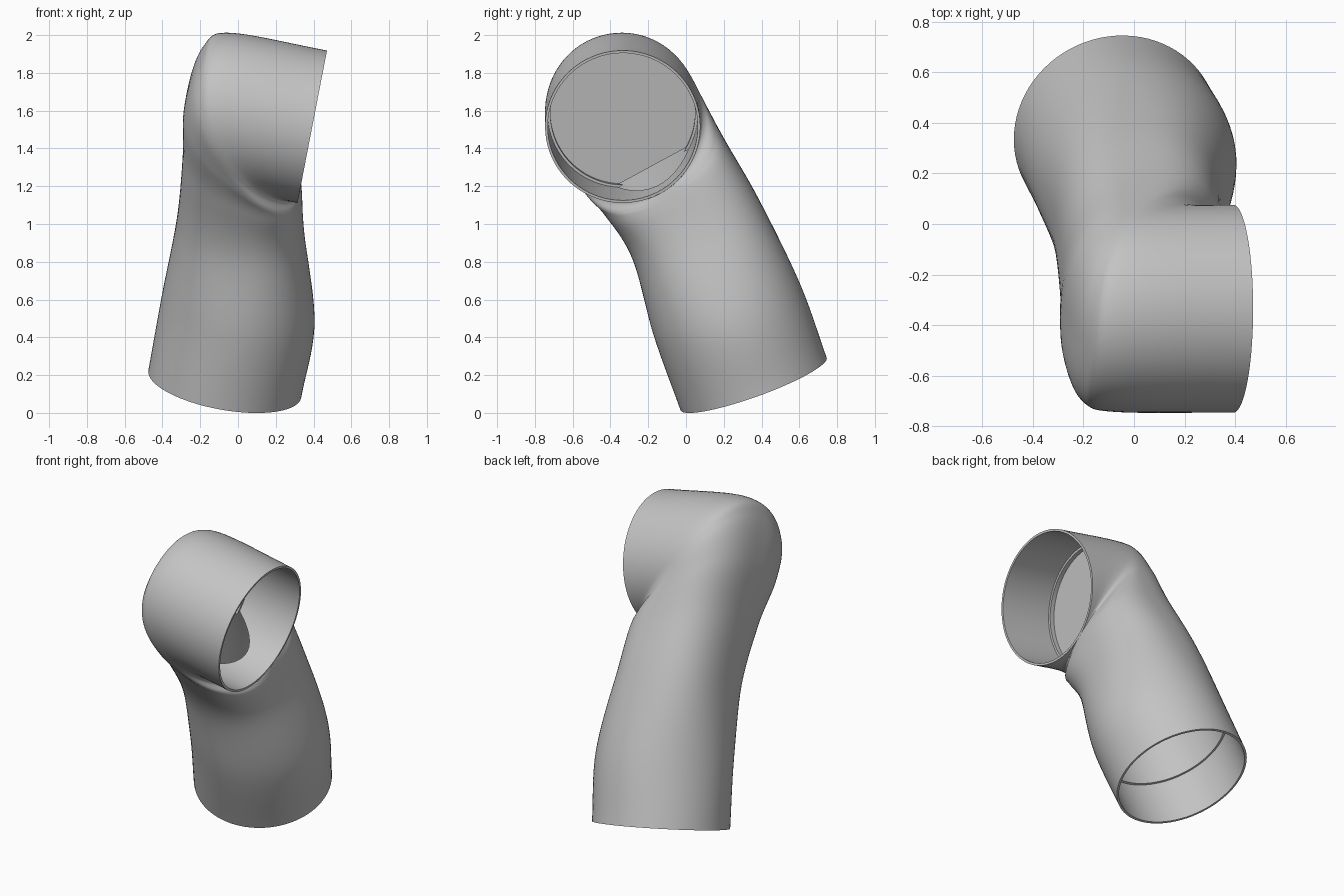
import bpy, bmesh, math
from mathutils import Vector

cube = bpy.data.objects.get("Cube")
if cube:
    bpy.data.objects.remove(cube, do_unlink=True)

SIDES, STEPS = 80, 10
RADIUS, BORE, SEAT = 0.411, 0.397, 0.383

# Axes and centres of the two open ends
low_c, low_axis = Vector((-0.07, 0.358, 0.153)), Vector((0.18, -0.36, 1)).normalized()
top_c, top_axis = Vector((0.393, -0.335, 1.515)), Vector((0.981, 0, -0.19)).normalized()


def across(axis, hint):
    """Unit vector nearest to hint that is square to the axis."""
    hint = Vector(hint)
    return (hint - axis * hint.dot(axis)).normalized()


low_in = across(low_axis, (1, 0, 0))
top_in = across(top_axis, (0, 0.53, -0.85))
low_side, top_side = low_axis.cross(low_in), top_axis.cross(top_in)


def end_station(centre, inward, blend):
    return [*(centre + inward * RADIUS), *(centre - inward * RADIUS), RADIUS, blend, 2, 0]


# Stations: inner bend point, outer bend point, half width, side blend,
# squareness of the section, sideways bow
stations = [
    end_station(low_c, low_in, 0),
    end_station(low_c + low_axis * 0.42, low_in, 0),
    [0.35, 0.06, 0.93, -0.325, 0.04, 1.02, 0.37, 0.4, 2.4, 0],
    [0.335, -0.06, 1.12, -0.29, -0.17, 1.38, 0.375, 0.7, 2.6, 0],
    [0.33, -0.1, 1.155, -0.278, -0.35, 1.66, 0.395, 0.9, 2.5, 0.04],
    [0.328, -0.112, 1.17, -0.2, -0.5, 1.88, 0.409, 1, 2.15, 0.1],
    [0.327, -0.114, 1.173, -0.06, -0.553, 1.952, RADIUS, 1, 2, 0.08],
    end_station(top_c, top_in, 1),
]


def spline(a, b, c, d, t):
    """Smooth interpolation between b and c."""
    return [0.5 * (2 * q + (r - p) * t + (2 * p - 5 * q + 4 * r - s) * t * t
                   + (3 * q - p - 3 * r + s) * t ** 3)
            for p, q, r, s in zip(a, b, c, d)]


def ring(centre, u, v, square=2, bow=0):
    """Closed section, round or squarish, bowed back along the upper axis."""
    points = []
    for i in range(SIDES):
        a = 2 * math.pi * i / SIDES
        c, s = math.cos(a), math.sin(a)
        size = (abs(c) ** square + abs(s) ** square) ** (-1 / square)
        points.append(centre + (u * c + v * s) * size - top_axis * bow * s * s)
    return points


def station_ring(s, scale=1):
    p, q = Vector(s[:3]), Vector(s[3:6])
    side = low_side.lerp(top_side, s[7]).normalized()
    return ring((p + q) / 2, (p - q) / 2 * scale, side * s[6] * scale, s[8], s[9] * scale)


def socket(centre, inner, side, into, steps):
    """Stepped round recess given as depth and radius pairs."""
    return [ring(centre + into * d, inner * r, side * r) for d, r in steps]


def tube(name, rings):
    """Closed solid through the rings, with flat ends."""
    bm = bmesh.new()
    loops = [[bm.verts.new(p) for p in r] for r in rings]
    for a, b in zip(loops, loops[1:]):
        for i in range(SIDES):
            j = (i + 1) % SIDES
            bm.faces.new((a[i], a[j], b[j], b[i]))
    bm.faces.new(loops[0])
    bm.faces.new(loops[-1])
    bmesh.ops.recalc_face_normals(bm, faces=bm.faces)
    mesh = bpy.data.meshes.new(name)
    bm.to_mesh(mesh)
    bm.free()
    obj = bpy.data.objects.new(name, mesh)
    bpy.context.collection.objects.link(obj)
    return obj


# Outer body through all stations
last = len(stations) - 1
before = [2 * a - b for a, b in zip(stations[0], stations[1])]
after = [2 * a - b for a, b in zip(stations[last], stations[last - 1])]
padded = [before] + stations + [after]
path = [spline(*padded[i:i + 4], k / STEPS) for i in range(last) for k in range(STEPS)]
path.append(stations[last])
elbow = tube("pipe_elbow", [station_ring(s) for s in path])

# Plain grey finish
grey = bpy.data.materials.new("plain grey")
grey.use_nodes = True
colour = (0.55, 0.55, 0.55, 1)
grey.diffuse_color = colour
grey.node_tree.nodes["Principled BSDF"].inputs["Base Color"].default_value = colour
elbow.data.materials.append(grey)

# Upper socket, and lower socket that carries on up the hollow body
upper = socket(top_c, top_in, top_side, -top_axis,
               [(-0.05, BORE), (0.36, BORE), (0.36, SEAT), (0.39, SEAT)])
lower = socket(low_c, low_in, low_side, low_axis,
               [(-0.05, BORE), (0.3, BORE), (0.3, SEAT)])
lower += [station_ring(s, SEAT / RADIUS) for s in path[STEPS:3 * STEPS + 3]]

bpy.context.view_layer.objects.active = elbow
elbow.select_set(True)
for name, rings in (("upper_bore", upper), ("lower_bore", lower)):
    cutter = tube(name, rings)
    cutter.data.materials.append(grey)
    cutter.hide_render = True
    cut = elbow.modifiers.new(name, "BOOLEAN")
    cut.operation, cut.solver, cut.object = "DIFFERENCE", "EXACT", cutter
    bpy.ops.object.modifier_apply(modifier=name)
    bpy.data.objects.remove(cutter, do_unlink=True)

bpy.ops.object.shade_smooth_by_angle(angle=math.radians(40))
